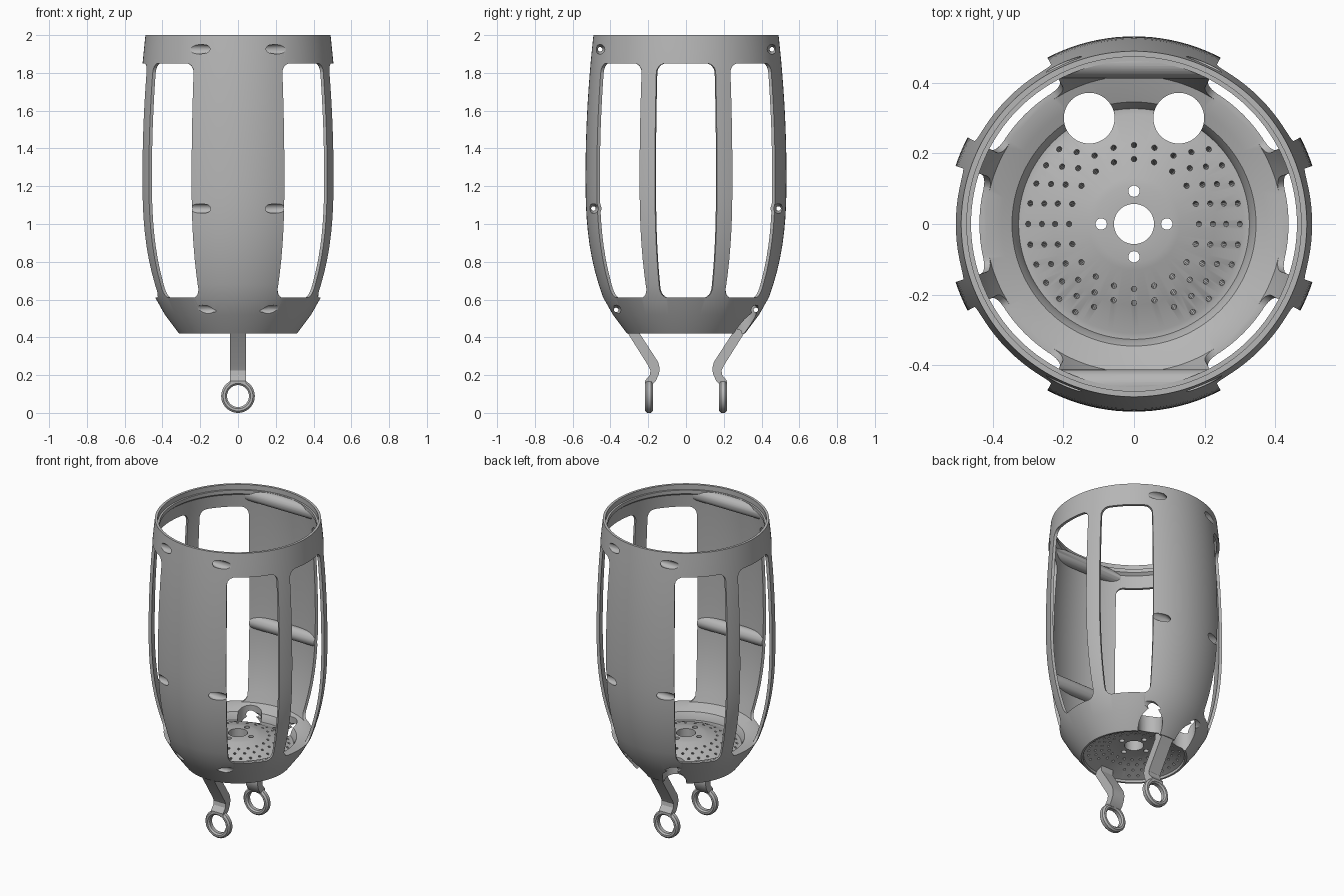
import bpy, bmesh
from math import cos, sin, tan, pi, radians, hypot
from mathutils import Matrix, Vector

old = bpy.data.objects.get("Cube")
if old:
    bpy.data.objects.remove(old, do_unlink=True)

grey = bpy.data.materials.new("plain grey")
grey.use_nodes = True
grey.diffuse_color = (0.47, 0.47, 0.47, 1)
grey.node_tree.nodes["Principled BSDF"].inputs["Base Color"].default_value = grey.diffuse_color


def make(name, bm):
    """Turn a bmesh into a linked object."""
    bmesh.ops.recalc_face_normals(bm, faces=bm.faces)
    mesh = bpy.data.meshes.new(name)
    bm.to_mesh(mesh)
    bm.free()
    mesh.materials.append(grey)
    obj = bpy.data.objects.new(name, mesh)
    bpy.context.collection.objects.link(obj)
    return obj


def revolve(bm, profile, steps, matrix=Matrix(), closed=False):
    """Spin (radius, height) points about z, then place the result."""
    part = bmesh.new()
    vs = [part.verts.new((r, 0, z)) for r, z in profile]
    pairs = list(zip(vs, vs[1:])) + ([(vs[-1], vs[0])] if closed else [])
    es = [part.edges.new(p) for p in pairs]
    bmesh.ops.spin(part, geom=vs + es, cent=(0, 0, 0), axis=(0, 0, 1),
                   angle=2 * pi, steps=steps, use_merge=True)
    bmesh.ops.remove_doubles(part, verts=part.verts, dist=1e-5)
    bmesh.ops.transform(part, matrix=matrix, verts=part.verts)
    temp = bpy.data.meshes.new("temp")
    part.to_mesh(temp)
    part.free()
    bm.from_mesh(temp)
    bpy.data.meshes.remove(temp)


def drill(bm, x, y, z, radius, depth, steps, matrix=Matrix()):
    """Add a capped cylinder centred on a point."""
    bmesh.ops.create_cone(bm, cap_ends=True, segments=steps, radius1=radius, radius2=radius,
                          depth=depth, matrix=Matrix.Translation((x, y, z)) @ matrix)


def prism(bm, ring_a, ring_b):
    """Close two matching outlines into a solid."""
    a = [bm.verts.new(p) for p in ring_a]
    b = [bm.verts.new(p) for p in ring_b]
    bm.faces.new(a)
    bm.faces.new(b[::-1])
    for i in range(len(a)):
        j = (i + 1) % len(a)
        bm.faces.new((a[j], a[i], b[i], b[j]))


def subtract(target, cutter):
    """Cut one object out of another and discard the cutter."""
    mod = target.modifiers.new("cut", "BOOLEAN")
    mod.operation = "DIFFERENCE"
    mod.solver = "EXACT"
    mod.object = cutter
    bpy.context.view_layer.update()
    graph = bpy.context.evaluated_depsgraph_get()
    mesh = bpy.data.meshes.new_from_object(target.evaluated_get(graph))
    target.modifiers.clear()
    target.data = mesh
    bpy.data.objects.remove(cutter, do_unlink=True)


def outer_radius(z):
    d = z - 1.25
    return 0.532 - (0.0747 * d * d if d > 0 else 0.294 * abs(d) ** 2.56)


SIDES, WALL = 128, 0.018
BASE, SILL, HEAD, TOP = 0.42, 0.61, 1.85, 2.0
ROUND_X = Matrix.Rotation(pi / 2, 4, "Y")

# Barrel-shaped outer solid with a domed hollow underneath
levels = [SILL + i * (TOP - SILL) / 20 for i in range(21)]
bm = bmesh.new()
revolve(bm, [(0, 0.5), (0.12, 0.497), (0.2, 0.475), (0.297, 0.435), (0.3, BASE),
             (0.312, BASE), (0.387, 0.52)]
        + [(outer_radius(z), z) for z in levels] + [(0, TOP)], SIDES)
body = make("slotted_barrel", bm)

# Inner cavity: domed floor, thick lower wall, thin upper wall, lipped rim
bm = bmesh.new()
revolve(bm, [(0, 0.606), (0.11, 0.605), (0.13, 0.6), (0.23, 0.572), (0.31, 0.536),
             (0.327, 0.536), (0.333, 0.56), (0.346, 0.582), (0.375, 0.594)]
        + [(outer_radius(z) - WALL, z) for z in levels[:-1]]
        + [(0.462, 1.945), (0.462, 1.968), (0.474, 1.968), (0.474, 2.05), (0, 2.05)], SIDES)
cavity = make("cavity", bm)

# Flared tunnels through the front and back walls, the upper two wrapped by round ribs
ribs, tunnels = bmesh.new(), bmesh.new()
for y, z, has_rib in ((0.455, 1.925, True), (0.49, 1.082, True), (0.37, 0.545, False)):
    for side in (-1, 1):
        place = Matrix.Translation((0, side * y, z)) @ ROUND_X
        if has_rib:
            revolve(ribs, [(0, -0.35), (0.042, -0.35), (0.042, 0.35), (0, 0.35)], 32, place)
        revolve(tunnels, [(0, -0.4), (0.025, -0.4), (0.025, -0.16), (0.012, -0.13),
                          (0.012, 0.13), (0.025, 0.16), (0.025, 0.4), (0, 0.4)], 24, place)
subtract(cavity, make("ribs", ribs))
subtract(body, cavity)

# Six tall windows with rounded corners and radial sides
bm = bmesh.new()
mid, half_high, corner = (SILL + HEAD) / 2, (HEAD - SILL) / 2, 0.05
for centre, half in ((0, 18), (45, 17.5), (135, 17.5), (180, 18), (225, 17.5), (315, 17.5)):
    half_wide = tan(radians(half))
    flat = corner / 0.5
    outline = []
    for quarter, (sx, sz) in enumerate(((1, 1), (-1, 1), (-1, -1), (1, -1))):
        for k in range(7):
            t = (quarter + k / 6) * pi / 2
            outline.append((sx * (half_wide - flat) + flat * cos(t),
                            mid + sz * (half_high - corner) + corner * sin(t)))
    turn = Matrix.Rotation(radians(centre), 3, "Z")
    prism(bm, *[[turn @ Vector((d, d * w, z)) for w, z in outline] for d in (0.33, 0.7)])
subtract(body, make("windows", bm))
subtract(body, make("tunnels", tunnels))

# Floor holes: centre, four bolts, two large ports and perforations square to the dome
bm = bmesh.new()
ports = [(-0.127, 0.3), (0.127, 0.3)]
drill(bm, 0, 0, 0.5, 0.057, 0.4, 48)
for x, y in ((1, 0), (-1, 0), (0, 1), (0, -1)):
    drill(bm, x * 0.093, y * 0.093, 0.5, 0.016, 0.4, 24)
for x, y in ports:
    drill(bm, x, y, 0.5, 0.072, 0.4, 48)
for radius, count, clear in ((0.183, 20, 0), (0.222, 24, 0), (0.26, 28, 0.09), (0.3, 32, 0.15)):
    for i in range(count):
        a = 2 * pi * i / count
        x, y = radius * cos(a), radius * sin(a)
        if abs(x) < clear or min(hypot(x - px, y - py) for px, py in ports) < 0.095:
            continue
        slant = Matrix.Rotation(a, 4, "Z") @ Matrix.Rotation(radians(19), 4, "Y")
        surface = 0.6 - 0.35 * (radius - 0.13)
        drill(bm, x, y, surface, 0.008, 0.2, 10, slant @ Matrix.Translation((0, 0, -0.06)))
subtract(body, make("floor_holes", bm))

# Cranked legs ending in round eyelets
leg_side = [(0.307, 0.46), (0.307, 0.42), (0.2, 0.25), (0.188, 0.225), (0.192, 0.2),
            (0.217, 0.17), (0.217, 0.155), (0.175, 0.155), (0.16, 0.17), (0.143, 0.205),
            (0.139, 0.235), (0.148, 0.27), (0.245, 0.42), (0.245, 0.46)]
eyelet = [(0.058, -0.012), (0.067, -0.021), (0.079, -0.021), (0.089, -0.011),
          (0.089, 0.011), (0.079, 0.021), (0.067, 0.021), (0.058, 0.012)]
parts = [body]
for label, side in (("front", -1), ("back", 1)):
    bm = bmesh.new()
    prism(bm, *[[(x, side * y, z) for y, z in leg_side] for x in (-0.043, 0.043)])
    parts.append(make(label + "_leg", bm))
    bm = bmesh.new()
    revolve(bm, eyelet, 48, Matrix.Translation((0, side * 0.196, 0.089))
            @ Matrix.Rotation(pi / 2, 4, "X"), closed=True)
    parts.append(make(label + "_eyelet", bm))

# Smooth the curved surfaces, keep cut edges crisp
bpy.ops.object.select_all(action="DESELECT")
for obj in parts:
    obj.select_set(True)
bpy.context.view_layer.objects.active = body
bpy.ops.object.shade_smooth_by_angle(angle=radians(30))
